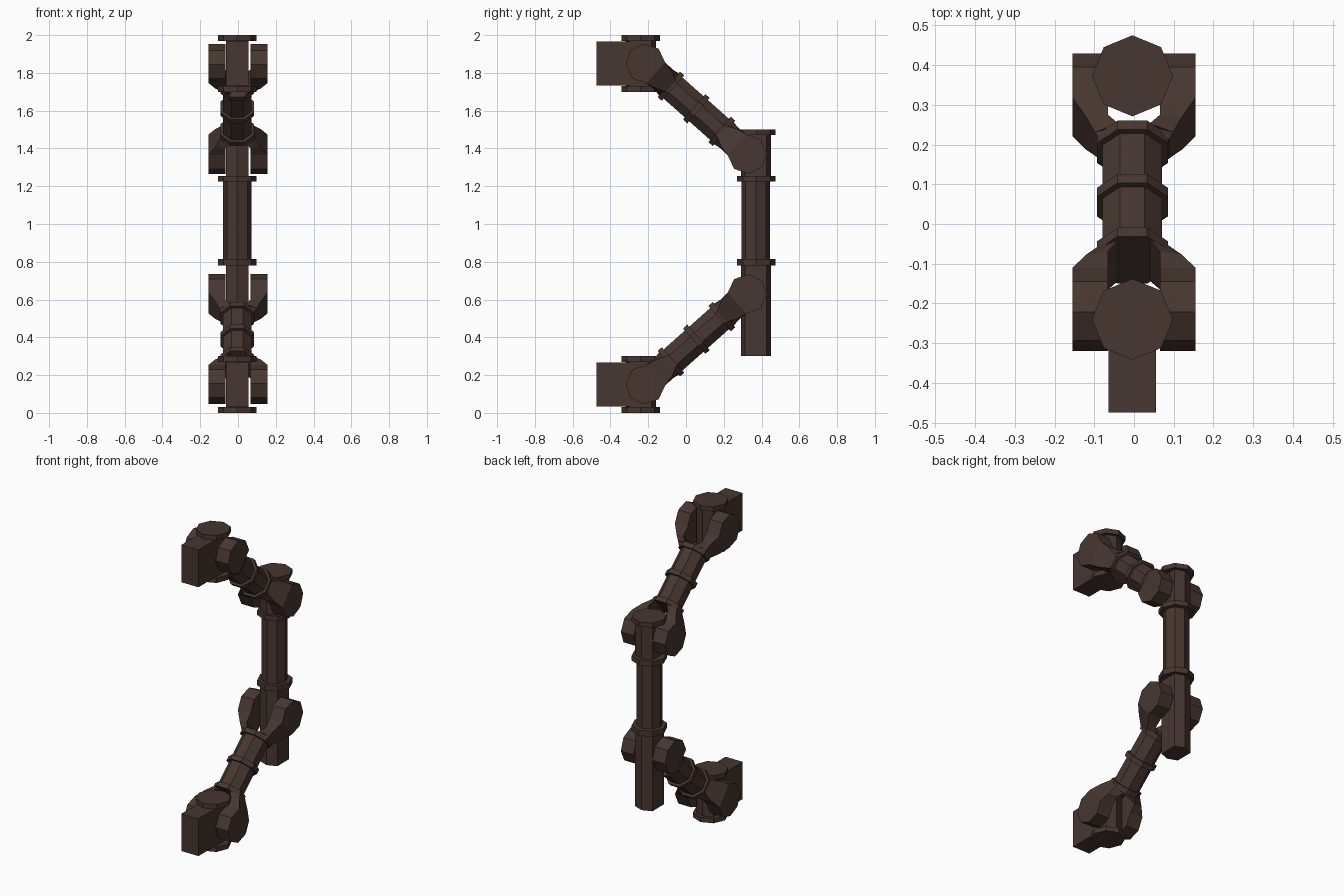
import bpy, bmesh
from math import cos, sin, pi, radians
from mathutils import Matrix, Vector

if "Cube" in bpy.data.objects:
    bpy.data.objects.remove(bpy.data.objects["Cube"])

brown = bpy.data.materials.new("dark brown metal")
brown.diffuse_color = (0.063, 0.037, 0.029, 1)
brown.use_nodes = True
brown.node_tree.nodes["Principled BSDF"].inputs["Base Color"].default_value = brown.diffuse_color
CX = -0.004          # slight sideways offset of posts and tubes
ANGLE = radians(41.6)
HALF = 0.361         # arm centre to fork pivot


def finish(name, bm, matrix=Matrix()):
    bmesh.ops.remove_doubles(bm, verts=bm.verts, dist=1e-5)
    bmesh.ops.transform(bm, matrix=matrix, verts=bm.verts)
    bmesh.ops.recalc_face_normals(bm, faces=bm.faces)
    me = bpy.data.meshes.new(name)
    bm.to_mesh(me)
    bm.free()
    me.materials.append(brown)
    ob = bpy.data.objects.new(name, me)
    bpy.context.collection.objects.link(ob)


def prism(name, section, z0, z1, matrix=Matrix()):
    bm = bmesh.new()
    lo = [bm.verts.new((x, y, z0)) for x, y in section]
    hi = [bm.verts.new((x, y, z1)) for x, y in section]
    bm.faces.new(lo)
    bm.faces.new(hi)
    n = len(lo)
    for i in range(n):
        j = (i + 1) % n
        bm.faces.new((lo[i], lo[j], hi[j], hi[i]))
    finish(name, bm, matrix)


def octagon(r, y=0, turn=0):
    return [(CX + r * cos(turn + k * pi / 4), y + r * sin(turn + k * pi / 4)) for k in range(8)]


def pivot_section(y):
    # octagon narrowed to fit between the fork prongs
    return [(CX + x, y + d) for x, d in
            ((0, -.08), (.06, -.057), (.06, .057), (0, .08), (-.06, .057), (-.06, -.057))]


# distance along prong: d, inner x, outer x, inner half height, outer half height
STATIONS = [(-.105, .066, .155, 0, 0), (-.074, .066, .155, .074, .074),
            (0, .066, .155, .105, .105), (.074, .066, .155, .074, .074),
            (.13, .066, .12, .072, .062), (.165, .04, .098, .078, .045),
            (.165, 0, .098, .082, .045), (.182, 0, .088, .085, .037)]


def fork(name, matrix):
    bm = bmesh.new()
    for side in (-1, 1):
        rings = []
        for d, xi, xo, hi, ho in STATIONS:
            rings.append([bm.verts.new((side * x, h, d)) for x, h in
                          ((xi, -hi), (xo, -ho), (xo, ho), (xi, hi))])
        for k in range(len(rings) - 1):
            a, b = rings[k], rings[k + 1]
            for i in range(4):
                if i == 3 and STATIONS[k][1] == 0:
                    continue            # open where the two halves meet
                j = (i + 1) % 4
                bm.faces.new((a[i], a[j], b[j], b[i]))
        bm.faces.new(rings[-1])
    bmesh.ops.dissolve_degenerate(bm, dist=1e-5, edges=bm.edges)
    finish(name, bm, matrix)


def frame(flip):
    # arm axis along local z, tilted in the y-z plane
    c, s = cos(ANGLE), sin(ANGLE)
    m = Matrix(((1, 0, 0, 0), (0, s, c, .055), (0, -c, s, .39), (0, 0, 0, 1)))
    if flip:
        m = Matrix.Translation((0, 0, 2)) @ Matrix.Diagonal((1, 1, -1, 1)) @ m
    return m


for flip, label in ((False, "lower"), (True, "upper")):
    m = frame(flip)
    up = Matrix.Translation((0, 0, 2)) @ Matrix.Diagonal((1, 1, -1, 1)) if flip else Matrix()

    # wall bracket with its capped pivot
    prism(label + "_bracket_block", [(CX - .06, -.475), (CX + .06, -.475), (CX + .06, -.24), (CX - .06, -.24)],
          .033, .268, up)
    prism(label + "_bracket_pivot", pivot_section(-.24), .03, .27, up)
    prism(label + "_bracket_bottom_cap", octagon(.102, -.24), 0, .03, up)
    prism(label + "_bracket_top_cap", octagon(.102, -.24), .27, .3, up)

    # slanted arm: tube, three collars, a fork at each end
    t = pi / 8
    prism(label + "_arm_tube", octagon(.081, 0, t), -.18, .18, m)
    for i, s in enumerate((-.18, 0, .18)):
        prism(f"{label}_arm_collar_{i + 1}", octagon(.097, 0, t), s - .015, s + .015, m)
    fork(label + "_wall_fork", m @ Matrix.Translation((0, 0, -HALF)))
    fork(label + "_post_fork", m @ Matrix.Translation((0, 0, HALF)) @ Matrix.Rotation(pi, 4, 'X'))

# vertical post
PY = .37
prism("post_lower_pivot", pivot_section(PY), .3, .79)
prism("post_lower_collar", octagon(.102, PY + .003), .78, .815)
prism("post_tube", octagon(.076, PY), .81, 1.23)
prism("post_upper_collar", octagon(.102, PY + .003), 1.225, 1.255)
prism("post_upper_pivot", pivot_section(PY), 1.25, 1.475)
prism("post_top_cap", octagon(.102, PY + .003), 1.47, 1.5)
